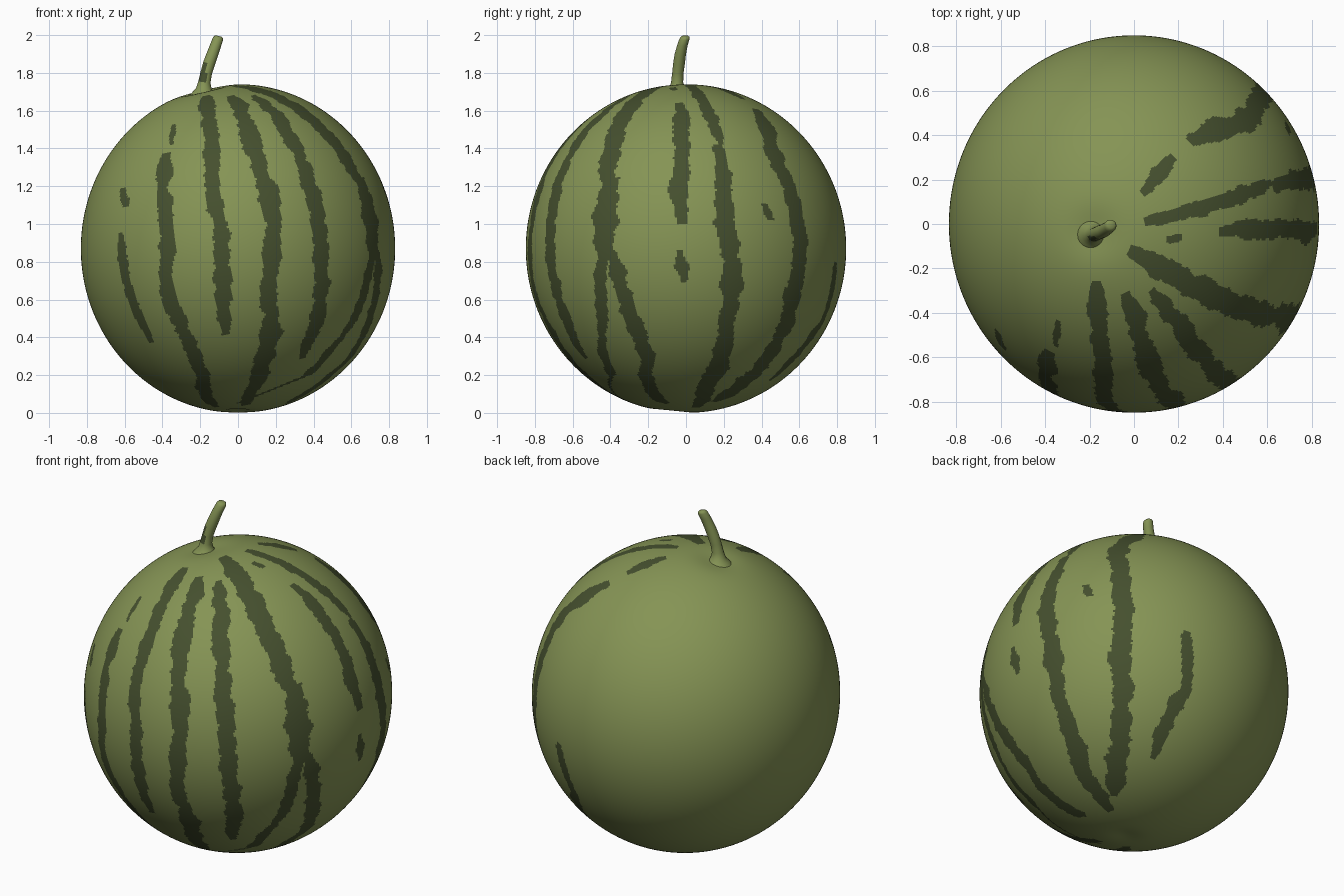
import bpy, bmesh, math
from mathutils import Vector, noise

if "Cube" in bpy.data.objects:
    bpy.data.objects.remove(bpy.data.objects["Cube"])

R = Vector((0.832, 0.848, 0.87))        # body radii, centre at z = 0.87
POLE = Vector((-0.205, -0.05, 0.97)).normalized()
TILT = Vector((0, 0, 1)).rotation_difference(POLE)
ROWS, COLS = 220, 480
TAU = 2 * math.pi


def mat(name, rgb):
    m = bpy.data.materials.new(name)
    m.diffuse_color = (*rgb, 1)
    m.use_nodes = True
    m.node_tree.nodes["Principled BSDF"].inputs["Base Color"].default_value = m.diffuse_color
    return m


LIGHT = mat("light green", (0.235, 0.295, 0.09))
DARK = mat("dark green", (0.06, 0.08, 0.028))


def wrap(a):
    return (a + math.pi) % TAU - math.pi


# Stripes: points read in one view, lifted onto the body, stored as (polar angle, longitude)
stripes = []


def stripe(view, half, *pts):
    out = []
    for a, b in pts:
        if view == "front":
            x, z = a / R.x, (b - 0.87) / R.z
            n = Vector((x, -math.sqrt(max(0, 1 - x * x - z * z)), z))
        elif view == "right":
            y, z = a / R.y, (b - 0.87) / R.z
            n = Vector((math.sqrt(max(0, 1 - y * y - z * z)), y, z))
        else:
            x, y = a / R.x, b / R.y
            n = Vector((x, y, math.sqrt(max(0, 1 - x * x - y * y))))
        n = TILT.inverted() @ n.normalized()
        out.append((math.acos(n.z), math.atan2(n.y, n.x)))
    stripes.append((half, sorted(out)))


# front stripes, left to right
stripe("front", 0.055, (-0.61, 1.19), (-0.59, 1.09))
stripe("front", 0.037, (-0.62, 0.96), (-0.60, 0.75), (-0.53, 0.52), (-0.455, 0.37))
stripe("front", 0.022, (-0.34, 1.53), (-0.35, 1.42))
stripe("front", 0.046, (-0.38, 1.38), (-0.39, 1.1), (-0.37, 0.9), (-0.38, 0.65),
       (-0.27, 0.4), (-0.18, 0.2), (-0.11, 0.03))
stripe("front", 0.043, (-0.17, 1.68), (-0.14, 1.45), (-0.14, 1.2), (-0.09, 0.98), (-0.06, 0.41))
stripe("front", 0.05, (-0.04, 1.68), (0.06, 1.45), (0.15, 1.2), (0.19, 1.0), (0.17, 0.7),
       (0.17, 0.4), (0.12, 0.2), (0.04, 0.04))
stripe("front", 0.046, (0.08, 1.68), (0.25, 1.5), (0.37, 1.25), (0.44, 0.85), (0.42, 0.5), (0.34, 0.29))
# forked stripe at the front right
stripe("top", 0.055, (-0.02, -0.12), (0.3, -0.3), (0.5, -0.38), (0.66, -0.42))
stripe("right", 0.065, (-0.38, 1.25), (-0.43, 1.1), (-0.42, 0.8))
stripe("right", 0.04, (-0.44, 0.86), (-0.44, 0.5), (-0.39, 0.2), (-0.29, 0.04))
stripe("right", 0.046, (-0.39, 0.86), (-0.32, 0.6), (-0.2, 0.3), (-0.1, 0.05))
# right-hand stripes, and their broken pieces
stripe("right", 0.046, (-0.03, 1.64), (-0.02, 1.4), (-0.04, 1.2), (-0.02, 1.0))
stripe("right", 0.04, (-0.03, 0.86), (-0.01, 0.69))
stripe("top", 0.03, (0.14, -0.07), (0.22, -0.06))
stripe("top", 0.035, (0.05, 0.01), (0.4, 0.1), (0.62, 0.19))
stripe("right", 0.05, (0.17, 1.42), (0.2, 1.2), (0.21, 1.0), (0.25, 0.75), (0.22, 0.5),
       (0.19, 0.3), (0.1, 0.1), (0.05, 0.03))
# back-right stripes
stripe("top", 0.045, (0.04, 0.14), (0.18, 0.3))
stripe("right", 0.055, (0.37, 1.61), (0.45, 1.4), (0.56, 1.15), (0.61, 0.85), (0.57, 0.66),
       (0.54, 0.5), (0.4, 0.25), (0.15, 0.06))
stripe("right", 0.045, (0.41, 1.11), (0.45, 1.02))
stripe("right", 0.04, (0.79, 0.8), (0.73, 0.5), (0.66, 0.4), (0.55, 0.27), (0.44, 0.17))


def span(k, t):
    """Longitude range covered by stripe k at polar angle t, with ragged edges."""
    half, p = stripes[k]
    if not p[0][0] <= t <= p[-1][0]:
        return None
    for (t0, l0), (t1, l1) in zip(p, p[1:]):
        if t <= t1:
            lon = l0 + wrap(l1 - l0) * (t - t0) / max(t1 - t0, 1e-6)
            break
    taper = min(1, 0.45 + min(t - p[0][0], p[-1][0] - t) * 4)
    edge = [half * taper * (1 + 0.5 * noise.noise((t * 11, k * 3.7, s * 9.1))
                            + 0.3 * noise.noise((t * 30, k * 5.3, s * 4.1))) for s in (1, 2)]
    s = 0.85 * math.sin(t)
    return lon - edge[0] / s, lon + edge[1] / s


# Body: fine sphere about the tilted stalk axis
def surface(n):
    n = TILT @ n
    p = Vector((n.x * R.x, n.y * R.y, n.z * R.z + 0.87))
    if n.z > 0:                                            # dent around the stalk
        d = (p.x + 0.18) ** 2 + (p.y + 0.04) ** 2
        p.z -= 0.022 * math.exp(-d / 0.012)
    else:                                                  # small dent underneath
        d = p.x ** 2 + (p.y + 0.08) ** 2
        p.z += 0.015 * math.exp(-d / 0.006)
    return p


verts = [surface(Vector((0, 0, 1)))]
for i in range(1, ROWS):
    t = math.pi * i / ROWS
    for j in range(COLS):
        a = TAU * j / COLS
        verts.append(surface(Vector((math.sin(t) * math.cos(a), math.sin(t) * math.sin(a), math.cos(t)))))
verts.append(surface(Vector((0, 0, -1))))
last = len(verts) - 1
faces, colour = [], []
for i in range(ROWS):
    row = [0] * COLS
    t = math.pi * (i + 0.5) / ROWS
    for k in range(len(stripes)):
        s = span(k, t)
        if s:
            for j in range(round(s[0] / TAU * COLS), round(s[1] / TAU * COLS)):
                row[j % COLS] = 1
    a, b = 1 + (i - 1) * COLS, 1 + i * COLS
    for j in range(COLS):
        q = (j + 1) % COLS
        if i == 0:
            faces.append((0, b + j, b + q))
        elif i == ROWS - 1:
            faces.append((a + j, last, a + q))
        else:
            faces.append((a + j, b + j, b + q, a + q))
    colour += row


def finish(name, me):
    me.materials.append(LIGHT)
    me.materials.append(DARK)
    ob = bpy.data.objects.new(name, me)
    bpy.context.collection.objects.link(ob)
    return ob


me = bpy.data.meshes.new("melon_body")
me.from_pydata(verts, [], faces)
finish("melon_body", me)
me.polygons.foreach_set("material_index", colour)
me.polygons.foreach_set("use_smooth", [True] * len(faces))
me.update()

# Stalk: bent tube flaring into the body, rings of (x, y, z, radius)
path = [(-0.18, -0.045, 1.67, 0.085), (-0.18, -0.045, 1.697, 0.06), (-0.18, -0.046, 1.715, 0.042),
        (-0.178, -0.047, 1.75, 0.032), (-0.168, -0.043, 1.80, 0.030), (-0.153, -0.037, 1.85, 0.031),
        (-0.135, -0.030, 1.90, 0.030), (-0.117, -0.018, 1.95, 0.028), (-0.106, -0.008, 1.98, 0.027),
        (-0.103, -0.005, 1.99, 0.023), (-0.102, -0.004, 1.995, 0.015)]
SIDES = 24
bm = bmesh.new()
rings = []
for k, (x, y, z, r) in enumerate(path):
    lean = 0.25 * min(1, k / 5)
    rings.append([bm.verts.new((x + r * math.cos(TAU * j / SIDES), y + r * math.sin(TAU * j / SIDES),
                                z - lean * r * math.cos(TAU * j / SIDES))) for j in range(SIDES)])
for r0, r1 in zip(rings, rings[1:]):
    for j in range(SIDES):
        q = (j + 1) % SIDES
        f = bm.faces.new((r0[j], r0[q], r1[q], r1[j]))
        c = f.calc_center_median()
        # dark fleck low on the front left
        f.material_index = int(1.75 < c.z < 1.85 and c.y < -0.055 and c.x < -0.165)
bm.faces.new(rings[-1])
for f in bm.faces:
    f.smooth = True
me = bpy.data.meshes.new("stalk")
bm.to_mesh(me)
bm.free()
finish("stalk", me)
